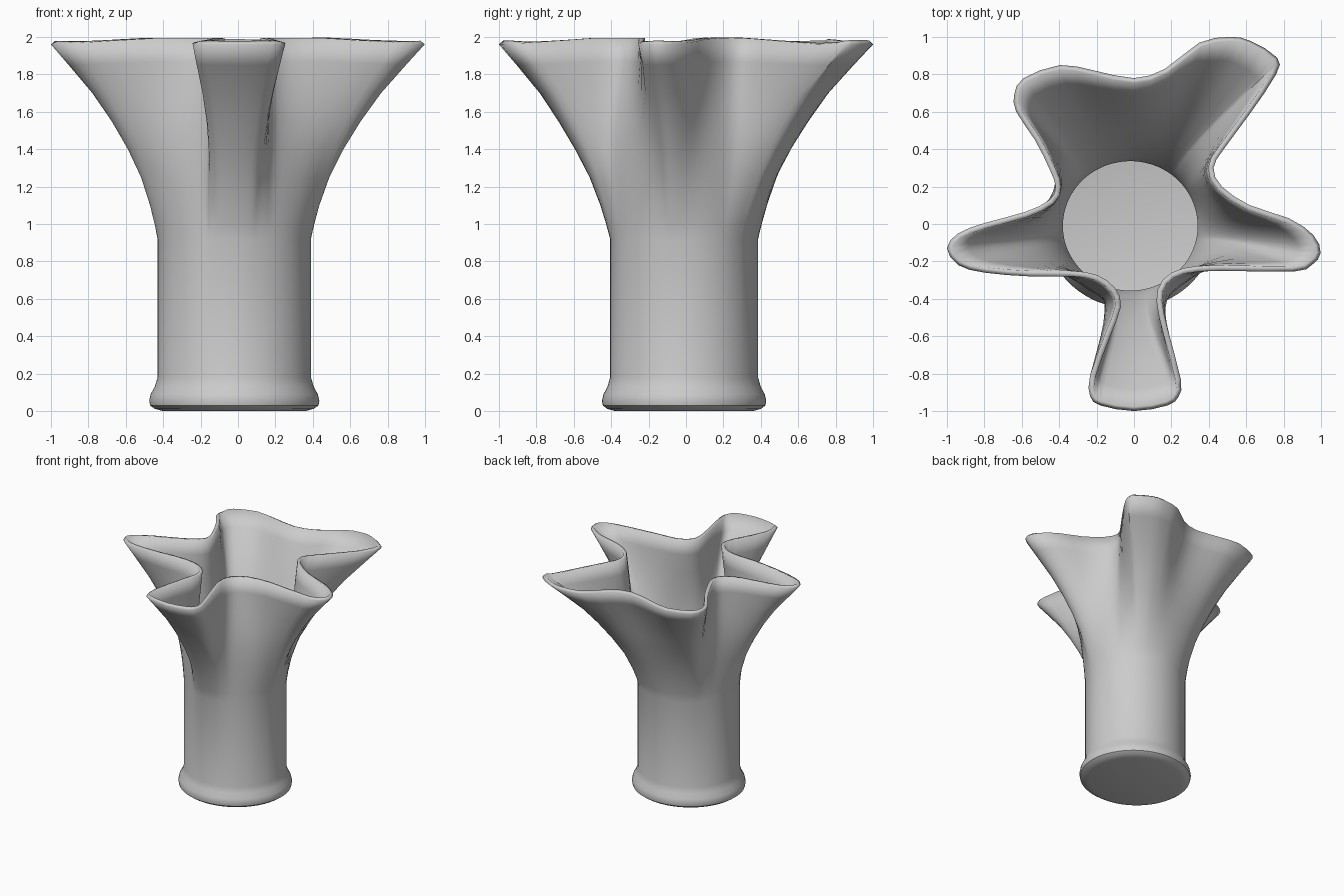
import bpy, bmesh, math
from mathutils import Vector

if "Cube" in bpy.data.objects:
    bpy.data.objects.remove(bpy.data.objects["Cube"])

# Outer rim outline seen from above, clockwise from the back right lobe
RIM = [(.765, .89), (.76, .80), (.62, .59), (.48, .40), (.425, .30), (.47, .20), (.62, .10),
       (.83, .03), (.96, -.06), (.998, -.155), (.95, -.22), (.85, -.255), (.46, -.25),
       (.27, -.265), (.175, -.32), (.15, -.41), (.18, -.56), (.25, -.83), (.24, -.92),
       (.18, -.97), (0, -1.0), (-.18, -.97), (-.235, -.92), (-.235, -.81), (-.155, -.59),
       (-.10, -.44), (-.125, -.36), (-.21, -.30), (-.34, -.28), (-.56, -.28), (-.80, -.26),
       (-.94, -.22), (-1.0, -.13), (-.94, -.05), (-.80, .005), (-.58, .065), (-.45, .13),
       (-.42, .20), (-.45, .29), (-.53, .45), (-.63, .60), (-.64, .695), (-.59, .78),
       (-.395, .85), (-.21, .82), (0, .78), (.166, .83), (.35, .97), (.51, 1.0), (.62, .98)]
CENTRE = Vector((-.02, -.01))
BODY = [(0, .38), (.012, .425), (.03, .45), (.055, .455), (.09, .447), (.13, .425),
        (.18, .41), (.92, .41)]                                           # z, radius
# z, outward blend, sharpness of the folds
FLARE = [(1.0, .035, 0), (1.1, .085, 0), (1.25, .18, .1), (1.4, .31, .3), (1.55, .46, .55),
         (1.7, .63, .8), (1.85, .84, .95), (1.96, 1, 1)]


def smooth_loop(pts, steps):
    """Closed Catmull-Rom curve through the points."""
    out, n = [], len(pts)
    for i in range(n):
        a, b, c, d = (pts[(i + k) % n] for k in (-1, 0, 1, 2))
        for s in range(steps):
            t = s / steps
            out.append(.5 * (2 * b + (c - a) * t + (2 * a - 5 * b + 4 * c - d) * t * t
                             + (3 * b - a - 3 * c + d) * t ** 3))
    return out


def circle_angles(loop):
    """Match each rim point to an angle on the round body."""
    n = len(loop)
    lengths = [(loop[(i + 1) % n] - loop[i]).length for i in range(n)]
    polar, prev = [], None
    for p in loop:
        a = math.atan2(p.y - CENTRE.y, p.x - CENTRE.x)
        if prev is not None:
            a += math.tau * round((prev - a) / math.tau)
        polar.append(a)
        prev = a
    arc, run = [], 0
    for step in lengths:
        arc.append(math.tau * run / sum(lengths))
        run += step
    shift = sum(p - a for p, a in zip(polar, arc)) / n
    return [.6 * p + .4 * (a + shift) for p, a in zip(polar, arc)]


def relax(vectors, rounds):
    """Soften a closed loop of vectors."""
    for _ in range(rounds):
        n = len(vectors)
        vectors = [(vectors[i - 1] + 2 * vectors[i] + vectors[(i + 1) % n]) / 4 for i in range(n)]
    return vectors


# Vase shell: round body blending through soft folds into the wavy rim
rim = smooth_loop([Vector(p) for p in reversed(RIM)], 2)
dirs = [Vector((math.cos(a), .965 * math.sin(a))) for a in circle_angles(rim)]
neck = [CENTRE + d * BODY[-1][1] for d in dirs]
sharp = [p - c for p, c in zip(rim, neck)]
soft = relax(sharp, 25)
gain = max(v.length for v in sharp) / max(v.length for v in soft)

bm = bmesh.new()
rings = []
for z, r in BODY:
    rings.append([bm.verts.new((*(CENTRE + d * r), z)) for d in dirs])
for z, t, s in FLARE:
    ring = []
    for c, a, b, p in zip(neck, soft, sharp, rim):
        lift = .035 * t ** 4 * max(0, min(1, (1 - p.length) / .5))    # folds stand a little higher
        ring.append(bm.verts.new((*(c + (a * gain).lerp(b, s) * t), z + lift)))
    rings.append(ring)
n = len(rim)
for lo, hi in zip(rings, rings[1:]):
    for i in range(n):
        j = (i + 1) % n
        bm.faces.new((lo[i], lo[j], hi[j], hi[i]))
bm.faces.new(rings[0][::-1])
bm.normal_update()
mesh = bpy.data.meshes.new("vase")
bm.to_mesh(mesh)
bm.free()
vase = bpy.data.objects.new("vase", mesh)
bpy.context.collection.objects.link(vase)

# Wall thickness, inward, thinner toward the rim
group = vase.vertex_groups.new(name="wall_thickness")
for v in mesh.vertices:
    group.add([v.index], 1 - .4 * max(0, min(1, (v.co.z - .92) / 1.0)), 'REPLACE')
wall = vase.modifiers.new("wall", 'SOLIDIFY')
wall.thickness = .05
wall.offset = -1
wall.vertex_group = group.name

bpy.context.view_layer.objects.active = vase
vase.select_set(True)
bpy.ops.object.shade_smooth_by_angle(angle=math.radians(35))
